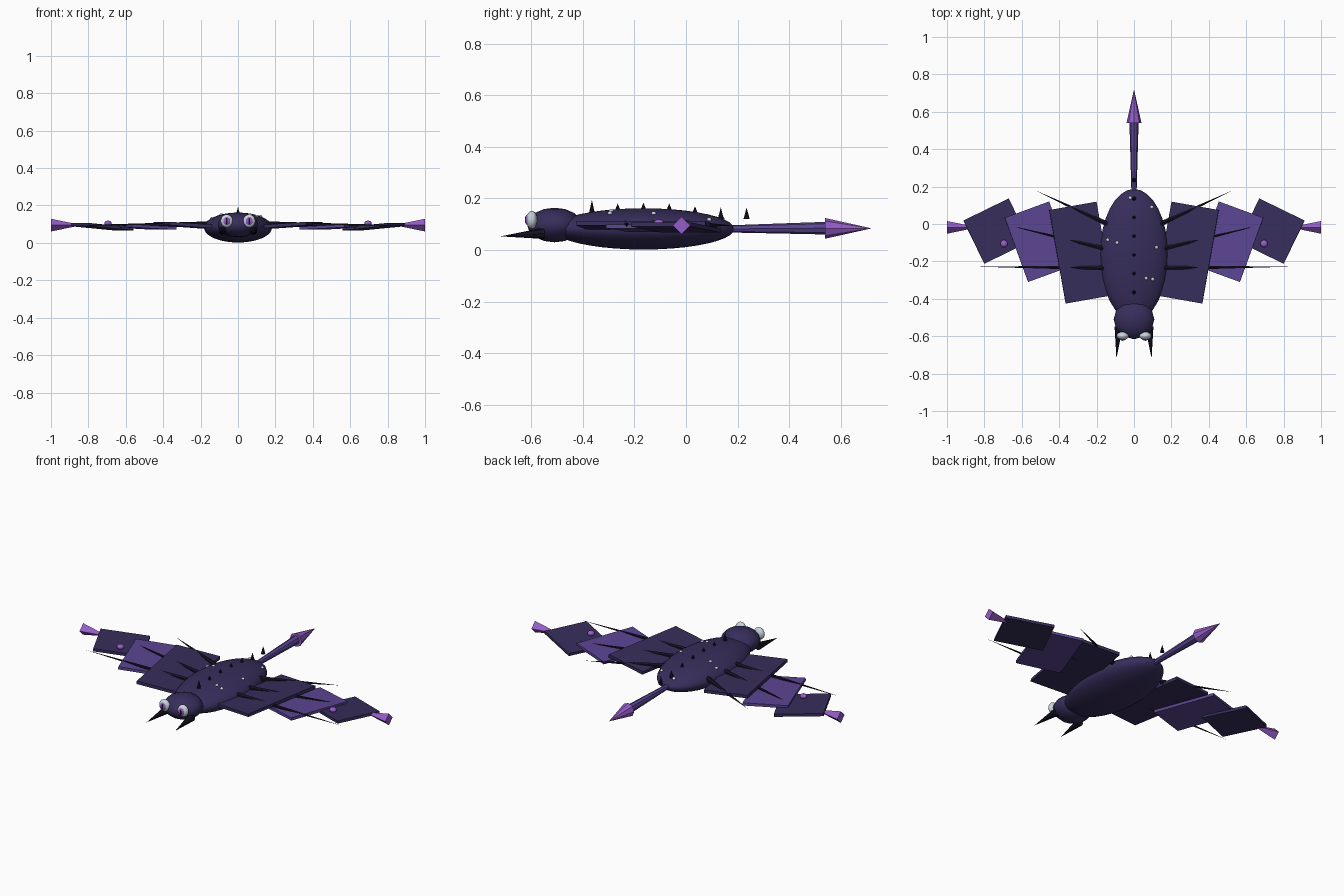
import bpy, math
from mathutils import Vector

cube = bpy.data.objects.get("Cube")
if cube:
    bpy.data.objects.remove(cube, do_unlink=True)


def material(name, rgb):
    m = bpy.data.materials.new(name)
    m.use_nodes = True
    m.diffuse_color = (*rgb, 1)
    bsdf = m.node_tree.nodes["Principled BSDF"]
    bsdf.inputs["Base Color"].default_value = (*rgb, 1)
    bsdf.inputs["Roughness"].default_value = 0.7
    return m


INDIGO = material("dark indigo", (0.038, 0.027, 0.105))
PURPLE = material("mid purple", (0.105, 0.06, 0.29))
VIOLET = material("bright violet", (0.3, 0.11, 0.58))
BLACK = material("near black", (0.008, 0.006, 0.017))
PALE = material("pale grey", (0.6, 0.66, 0.74))


def finish(name, mat, smooth=False):
    ob = bpy.context.object
    ob.name = name
    ob.data.materials.append(mat)
    if smooth:
        bpy.ops.object.shade_smooth()
    return ob


def ball(name, loc, size, mat, seg=16, rings=10):
    bpy.ops.mesh.primitive_uv_sphere_add(segments=seg, ring_count=rings, location=loc)
    bpy.context.object.scale = size
    return finish(name, mat, True)


def cone(name, a, b, r1, r2, mat, sides=8):
    a, b = Vector(a), Vector(b)
    bpy.ops.mesh.primitive_cone_add(vertices=sides, radius1=r1, radius2=r2,
                                    depth=(b - a).length, location=(a + b) / 2)
    bpy.context.object.rotation_euler = (b - a).to_track_quat('Z', 'Y').to_euler()
    return finish(name, mat)


def panel(name, side, loc, size, turn, tilt, mat):
    bpy.ops.mesh.primitive_cube_add(size=1, location=(side * loc[0], loc[1], loc[2]))
    ob = bpy.context.object
    ob.scale = size
    ob.rotation_euler = (0, -side * math.radians(tilt), side * math.radians(turn))
    return finish(name, mat)


# Body and head
BODY, RADII = (0, -0.165, 0.082), (0.182, 0.352, 0.08)
ball("body", BODY, RADII, INDIGO, 32, 20)
ball("head", (0, -0.51, 0.097), (0.109, 0.106, 0.067), INDIGO, 12, 8)


def body_top(x, y):
    q = 1 - (x / RADII[0]) ** 2 - ((y - BODY[1]) / RADII[1]) ** 2
    return BODY[2] + RADII[2] * math.sqrt(max(q, 0))


# Tail with arrow tip
cone("tail", (0, 0.17, 0.082), (0, 0.56, 0.085), 0.014, 0.025, PURPLE)
cone("tail_tip", (0, 0.54, 0.084), (0, 0.72, 0.084), 0.04, 0, VIOLET)

# Row of spines along the back
for i in range(7):
    y = -0.365 + 0.1 * i
    base = max(body_top(0, y) - 0.008, 0.12)
    tall = 0.055 if i == 0 else 0.045 if i > 4 else 0.03
    cone(f"back_spine_{i + 1}", (0, y, base), (0, y, base + tall), 0.012, 0, BLACK)

# Pale spots on the back
for i, (x, y) in enumerate([(-0.02, 0.14), (0.095, 0.09), (-0.14, -0.085), (-0.09, -0.1),
                            (0.12, -0.125), (0.065, -0.29), (0.1, -0.295)]):
    ball(f"back_spot_{i + 1}", (x, y, body_top(x, y)), (0.01, 0.01, 0.008), PALE, 8, 6)

for side, word in ((1, "left"), (-1, "right")):
    # Eye, iris, slit pupil
    x = side * 0.06
    ball(f"{word}_eye", (x, -0.598, 0.117), (0.033, 0.022, 0.035), PALE)
    ball(f"{word}_iris", (x, -0.613, 0.117), (0.02, 0.01, 0.022), VIOLET, 12, 8)
    ball(f"{word}_pupil", (x, -0.62, 0.117), (0.006, 0.005, 0.016), BLACK, 8, 6)
    # Fang pointing forward
    cone(f"{word}_fang", (side * 0.082, -0.55, 0.065), (side * 0.094, -0.72, 0.053),
         0.022, 0, BLACK)

    # Overlapping wing panels
    panel(f"{word}_inner_wing", side, (0.283, -0.153, 0.095), (0.257, 0.508, 0.018),
          -10, 4, INDIGO)
    panel(f"{word}_middle_wing", side, (0.51, -0.095, 0.085), (0.253, 0.366, 0.016),
          -20, 3, PURPLE)
    panel(f"{word}_outer_wing", side, (0.735, -0.038, 0.087), (0.27, 0.257, 0.016),
          -26, 5, INDIGO)

    # Flared wing tip and joint bead
    cone(f"{word}_wing_tip", (side * 0.84, -0.018, 0.095), (side, -0.018, 0.095),
         0.001, 0.034, VIOLET, 4)
    ball(f"{word}_wing_bead", (side * 0.695, -0.105, 0.105), (0.02, 0.02, 0.014), VIOLET, 12, 8)

    # Tapering finger bones
    for i, (y0, x1, y1) in enumerate([(0.0, 0.535, 0.183), (-0.13, 0.7, 0.0),
                                      (-0.225, 0.84, -0.228)]):
        cone(f"{word}_wing_bone_{i + 1}", (side * 0.12, y0 - 0.01, 0.1),
             (side * x1, y1, 0.095), 0.016, 0, BLACK, 6)
